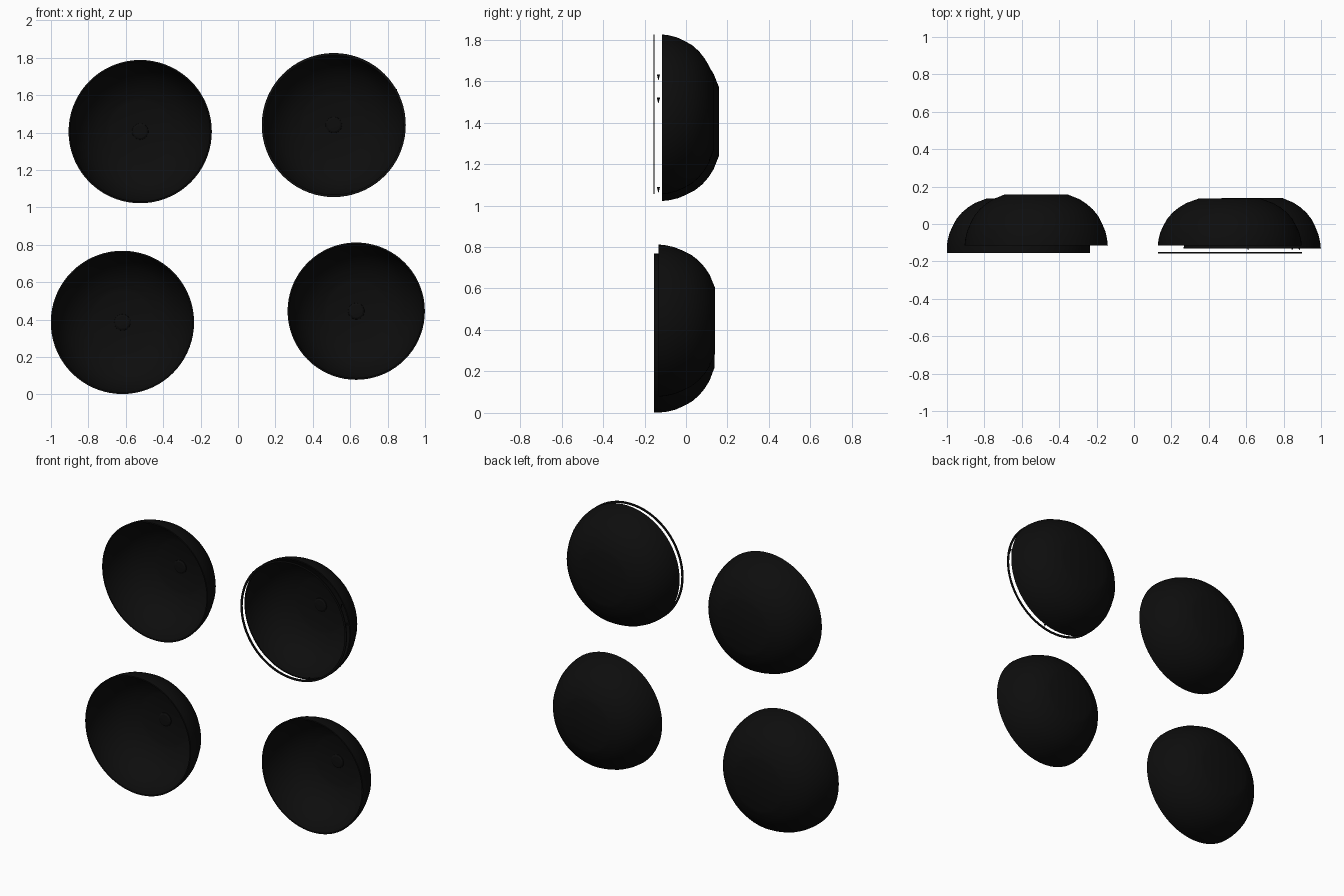
import bpy, bmesh, math
from mathutils import Vector

if "Cube" in bpy.data.objects:
    bpy.data.objects.remove(bpy.data.objects["Cube"], do_unlink=True)

black = bpy.data.materials.new("near black")
black.use_nodes = True
colour = (0.004, 0.004, 0.004, 1)
black.diffuse_color = colour
black.node_tree.nodes["Principled BSDF"].inputs["Base Color"].default_value = colour

SEGMENTS = 72
WALL = 0.008


def revolve(name, profile, location, closed):
    """Turn (radius, y) points around the y axis into a solid."""
    bm = bmesh.new()
    verts = [bm.verts.new((r, y, 0)) for r, y in profile]
    pairs = list(zip(verts, verts[1:]))
    if closed:
        pairs.append((verts[-1], verts[0]))
    edges = [bm.edges.new(p) for p in pairs]
    bmesh.ops.spin(bm, geom=verts + edges, cent=(0, 0, 0), axis=(0, 1, 0),
                   angle=math.tau, steps=SEGMENTS, use_duplicate=False)
    bmesh.ops.remove_doubles(bm, verts=bm.verts, dist=0.0005)
    bmesh.ops.recalc_face_normals(bm, faces=bm.faces)
    mesh = bpy.data.meshes.new(name)
    bm.to_mesh(mesh)
    bm.free()
    mesh.materials.append(black)
    obj = bpy.data.objects.new(name, mesh)
    obj.location = location
    bpy.context.collection.objects.link(obj)
    bpy.ops.object.select_all(action='DESELECT')
    obj.select_set(True)
    bpy.context.view_layer.objects.active = obj
    bpy.ops.object.shade_smooth_by_angle(angle=math.radians(25))
    return obj


# Outer wall as fractions of rim radius and of depth, rim to floor edge
CURVE = [(1, 0), (0.99, 0.13), (0.965, 0.28), (0.92, 0.43), (0.865, 0.58),
         (0.79, 0.71), (0.70, 0.82), (0.60, 0.91), (0.50, 0.965), (0.44, 1)]


def bowl(name, x, z, radius, rim, back, lip=0):
    """Open thin-walled bowl facing the front, with a hub on its floor."""
    start = rim + lip
    outer = [(radius * r, start + (back - start) * d) for r, d in CURVE]
    inner = [((radius - WALL) * r, start + (back - WALL - start) * d) for r, d in CURVE]
    if lip:
        outer.insert(0, (radius, rim))
        inner.insert(0, (radius - WALL, rim))
    profile = outer + [(0, back), (0, back - WALL)] + inner[::-1]
    # The two centre points sit on the axis, so the loop closes only at the rim
    n = len(outer)
    profile = profile[n + 1:] + profile[:n + 1]
    revolve(name + "_bowl", profile, (x, 0, z), False)
    floor = back - WALL
    hub = [(0.044, floor + 0.002), (0.043, floor - 0.004),
           (0.034, floor - 0.009), (0, floor - 0.011)]
    revolve(name + "_hub", [(0, floor + 0.002)] + hub, (x, 0, z), False)


bowl("upper_right", -0.523, 1.405, 0.383, -0.115, 0.158)
bowl("upper_left", 0.512, 1.44, 0.385, -0.115, 0.135)
bowl("lower_right", -0.618, 0.385, 0.383, -0.155, 0.137, lip=0.03)
bowl("lower_left", 0.632, 0.445, 0.367, -0.132, 0.139)

# Thin loose rim in front of the upper left bowl
revolve("loose_rim", [(0.385, -0.157), (0.385, -0.151), (0.372, -0.151), (0.372, -0.157)],
        (0.512, 0, 1.44), True)

# Small slivers left in the gap behind the loose rim
for angle in (28, 10, -75):
    a = math.radians(angle)
    bpy.ops.mesh.primitive_cone_add(
        vertices=4, radius1=0.01, radius2=0, depth=0.03,
        location=Vector((0.512 + 0.378 * math.cos(a), -0.133, 1.44 + 0.378 * math.sin(a))))
    sliver = bpy.context.object
    sliver.name = "rim_sliver"
    sliver.rotation_euler = (math.pi, 0, 0)
    sliver.scale = (0.4, 0.8, 1)
    sliver.data.materials.append(black)
